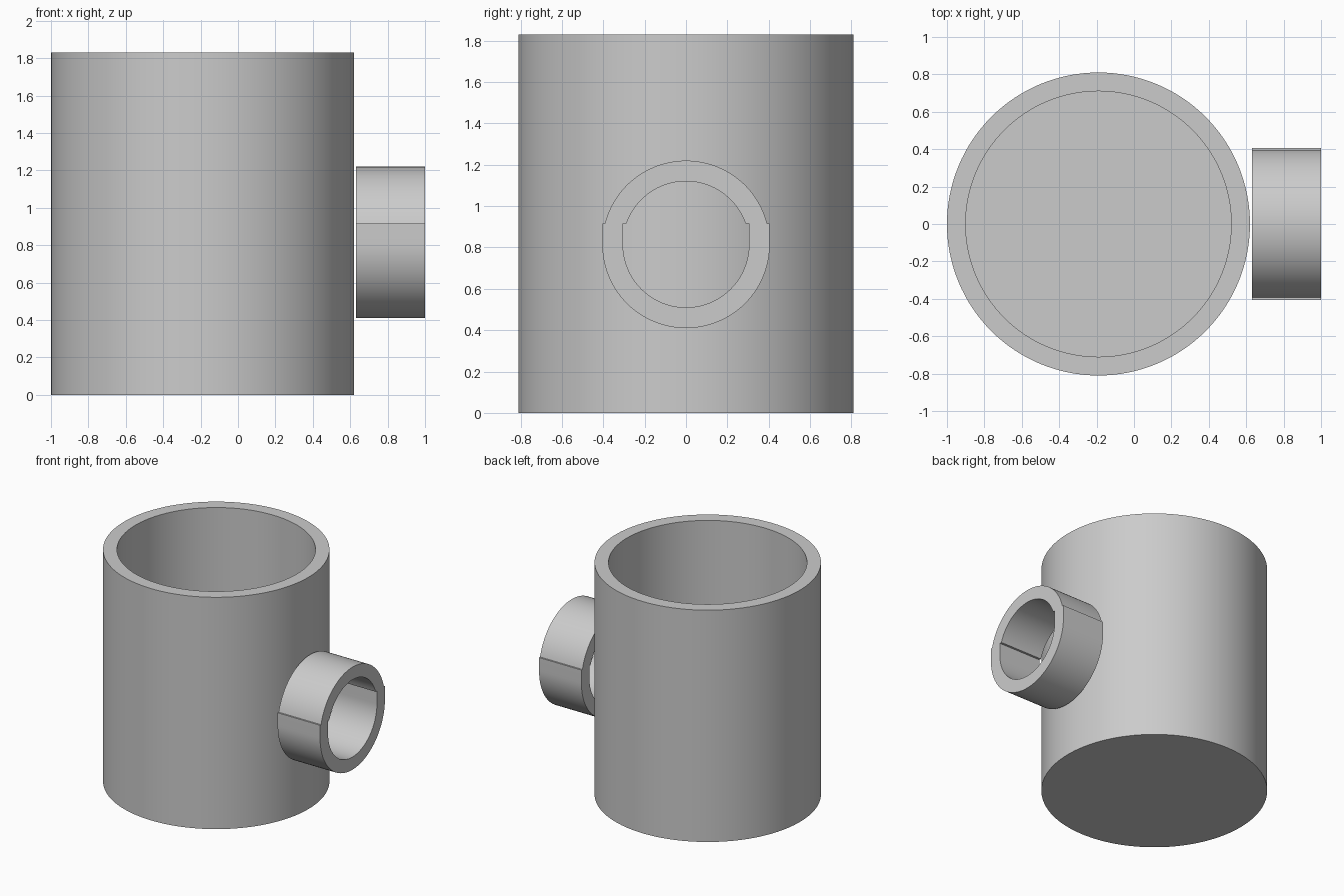
import bpy, bmesh
from math import pi, sin, cos, asin, radians

cube = bpy.data.objects.get("Cube")
if cube:
    bpy.data.objects.remove(cube, do_unlink=True)

grey = bpy.data.materials.new("plain grey")
grey.use_nodes = True
grey.diffuse_color = (0.6, 0.6, 0.6, 1)
grey.node_tree.nodes["Principled BSDF"].inputs["Base Color"].default_value = (0.6, 0.6, 0.6, 1)

WALL = 0.1


def finish(bm, name, location):
    """Turn a bmesh into a smooth grey object with sharp edges kept."""
    bmesh.ops.remove_doubles(bm, verts=bm.verts, dist=1e-5)
    bmesh.ops.recalc_face_normals(bm, faces=bm.faces)
    mesh = bpy.data.meshes.new(name)
    bm.to_mesh(mesh)
    bm.free()
    mesh.materials.append(grey)
    obj = bpy.data.objects.new(name, mesh)
    obj.location = location
    bpy.context.collection.objects.link(obj)
    bpy.ops.object.select_all(action='DESELECT')
    obj.select_set(True)
    bpy.context.view_layer.objects.active = obj
    bpy.ops.object.shade_smooth_by_angle(angle=radians(30))
    return obj


# Cup body: lathed wall and floor
def make_cup(radius, height):
    bm = bmesh.new()
    inner = radius - WALL
    profile = [(0, 0), (radius, 0), (radius, height), (inner, height), (inner, WALL), (0, WALL)]
    verts = [bm.verts.new((r, 0, z)) for r, z in profile]
    edges = [bm.edges.new(pair) for pair in zip(verts, verts[1:])]
    bmesh.ops.spin(bm, geom=verts + edges, cent=(0, 0, 0), axis=(0, 0, 1),
                   angle=2 * pi, steps=128, use_duplicate=False)
    return finish(bm, "cup_body", (-0.19, 0, 0))


# Handle outline: round arch above the split, straight-sided U below it
def handle_outline(radius, split, steps=48):
    start = asin(split / radius)
    sweep = pi - 2 * start
    arch = [start + sweep * i / steps for i in range(steps + 1)]
    bowl = [pi + pi * i / steps for i in range(steps + 1)]
    points = [(radius * cos(a), radius * sin(a)) for a in arch]
    points.append((-radius, split))
    points += [(radius * cos(a), radius * sin(a)) for a in bowl]
    points.append((radius, split))
    return points


# Handle: short tube along x with a small step at the split
def make_handle(radius, split, x_near, x_far):
    bm = bmesh.new()
    loops = [[bm.verts.new((x, y, z)) for y, z in handle_outline(r, split)]
             for r, x in ((radius, x_near), (radius, x_far),
                          (radius - WALL, x_far), (radius - WALL, x_near))]
    for a, b in zip(loops, loops[1:] + loops[:1]):
        for i in range(len(a)):
            j = (i + 1) % len(a)
            bm.faces.new((a[i], a[j], b[j], b[i]))
    return finish(bm, "handle_ring", (0, 0, 0.815))


make_cup(0.81, 1.83)
make_handle(0.405, 0.1, 0.63, 1.0)
